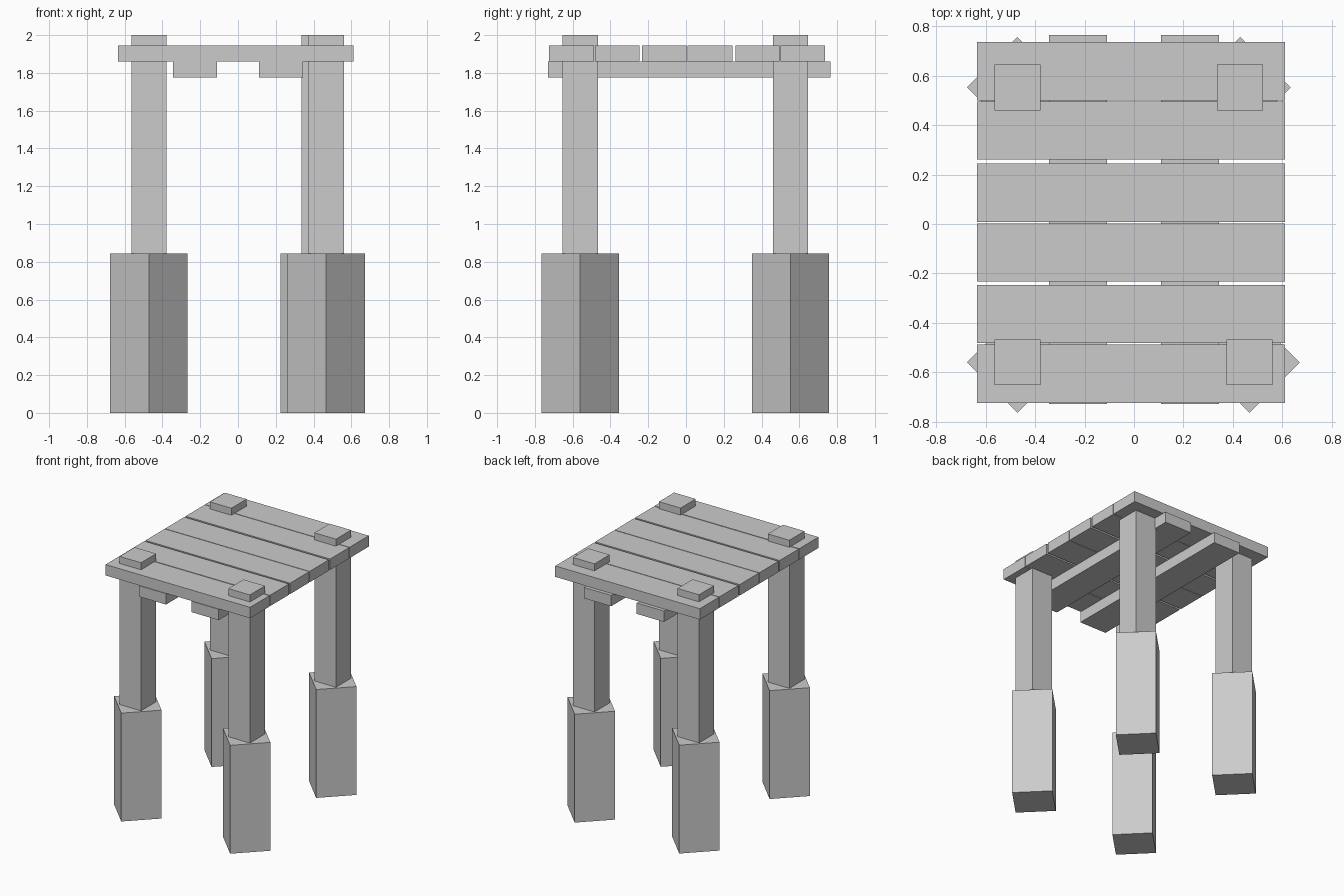
import bpy
from math import radians

if "Cube" in bpy.data.objects:
    bpy.data.objects.remove(bpy.data.objects["Cube"])


def box(name, x, y, z, turn=0):
    """Box from (min, max) ranges, optionally turned about its own vertical axis."""
    r = (x, y, z)
    bpy.ops.mesh.primitive_cube_add(size=1, location=[(a + b) / 2 for a, b in r])
    ob = bpy.context.object
    ob.name = name
    ob.scale = [b - a for a, b in r]
    ob.rotation_euler.z = radians(turn)
    return ob


# Legs: square post above, thicker base block turned 45 degrees below
legs = {
    "front_left": (-0.472, -0.56),
    "front_right": (0.467, -0.56),
    "back_left": (-0.472, 0.553),
    "back_right": (0.43, 0.553),
}
POST, BASE = 0.093, 0.1445
for name, (x, y) in legs.items():
    box(name + "_post", (x - POST, x + POST), (y - POST, y + POST), (0.845, 2.0))
    box(name + "_base", (x - BASE, x + BASE), (y - BASE, y + BASE), (0, 0.845), 45)

# Six top planks with narrow gaps
planks = [(-0.725, -0.488), (-0.481, -0.247), (-0.232, 0.003),
          (0.008, 0.245), (0.261, 0.496), (0.501, 0.737)]
for i, y in enumerate(planks):
    box(f"top_plank_{i + 1}", (-0.635, 0.612), y, (1.86, 1.945))

# Two support beams under the planks
for name, x in (("left", (-0.345, -0.11)), ("right", (0.11, 0.345))):
    box(name + "_support_beam", x, (-0.73, 0.765), (1.775, 1.86))
